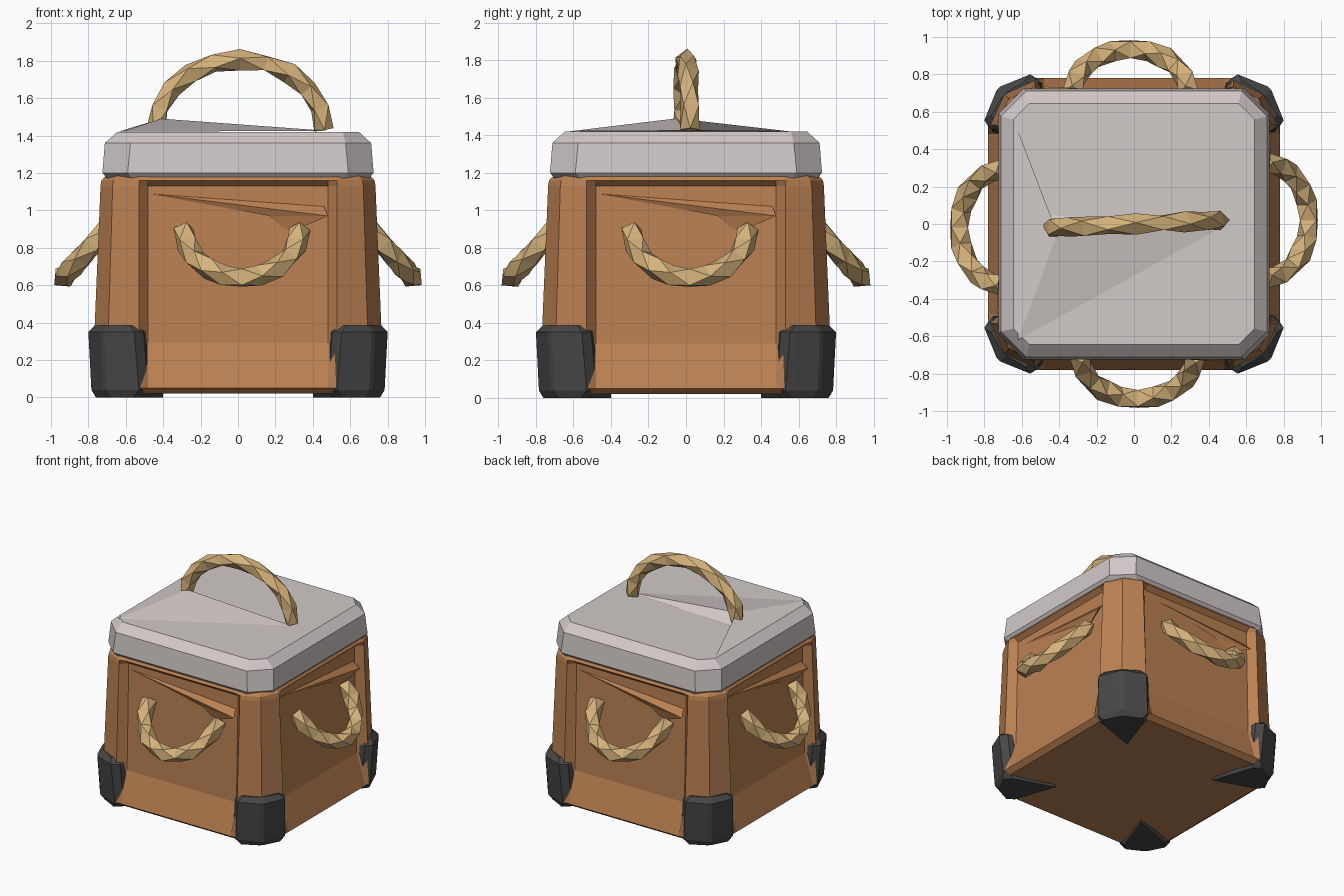
import bpy, bmesh, math
from mathutils import Vector, Matrix

if "Cube" in bpy.data.objects:
    bpy.data.objects.remove(bpy.data.objects["Cube"])


def material(name, rgb):
    m = bpy.data.materials.new(name)
    m.diffuse_color = (*rgb, 1)
    m.use_nodes = True
    m.node_tree.nodes["Principled BSDF"].inputs["Base Color"].default_value = m.diffuse_color
    return m


WOOD = material("orange wood", (0.50, 0.22, 0.085))
PALE = material("pale grey", (0.64, 0.585, 0.58))
ROPE = material("tan rope", (0.67, 0.45, 0.20))
DARK = material("dark metal", (0.062, 0.062, 0.062))


def make(name, verts, faces, mat, angle=0.0, tri=False):
    bm = bmesh.new()
    vs = [bm.verts.new(v) for v in verts]
    for f in faces:
        bm.faces.new([vs[i] for i in f])
    if tri:
        bmesh.ops.triangulate(bm, faces=bm.faces[:])
    bmesh.ops.recalc_face_normals(bm, faces=bm.faces[:])
    bm.transform(Matrix.Rotation(angle, 4, 'Z'))
    me = bpy.data.meshes.new(name)
    bm.to_mesh(me)
    bm.free()
    me.materials.append(mat)
    ob = bpy.data.objects.new(name, me)
    bpy.context.collection.objects.link(ob)
    return ob


def loft(name, rings, mat, angle=0.0, tri=False):
    n = len(rings[0])
    verts = [p for r in rings for p in r]
    faces = [(k * n + i, k * n + (i + 1) % n, (k + 1) * n + (i + 1) % n, (k + 1) * n + i)
             for k in range(len(rings) - 1) for i in range(n)]
    faces += [tuple(range(n)), tuple(range(len(verts) - n, len(verts)))]
    return make(name, verts, faces, mat, angle, tri)


def four_corners(corner, z):
    """Repeat the points of one corner around the box."""
    ring = []
    for k in range(4):
        rot = Matrix.Rotation(k * math.pi / 2, 3, 'Z')
        ring += [rot @ Vector((x, y, z)) for x, y in corner]
    return ring


# Tapered body: ridged corner posts and recessed side panels
def body_ring(z, w, ridge, recess):
    a, b = 0.48, 0.53
    return four_corners([(w - recess, a), (w, b), (ridge, ridge),
                         (b, w), (a, w - recess)], z)


loft("body", [
    body_ring(0.02, 0.74, 0.67, 0.0),
    body_ring(0.05, 0.78, 0.70, 0.0),
    body_ring(0.29, 0.77, 0.695, 0.065),
    body_ring(1.13, 0.735, 0.67, 0.05),
    body_ring(1.16, 0.73, 0.665, 0.01),
    body_ring(1.19, 0.70, 0.64, 0.0)], WOOD)

# Chipped wood fold beside every side handle
for k, side in enumerate(("front", "right", "back", "left")):
    make(side + "_wood_fold",
         [(-0.48, -0.685, 1.09), (0.17, -0.70, 0.97), (0.48, -0.735, 0.97),
          (0.27, -0.685, 0.88), (0.45, -0.66, 1.05)],
         [(0, 1, 2), (1, 3, 2), (0, 2, 4), (2, 3, 4), (0, 4, 3, 1)],
         WOOD, k * math.pi / 2, True)

# Lid with chamfered corners
loft("lid", [four_corners([(w, c), (c, w)], z) for z, w, c in
             ((1.165, 0.695, 0.56), (1.20, 0.725, 0.59),
              (1.36, 0.712, 0.575), (1.42, 0.645, 0.56))], PALE)

# Raised dent on top of the lid, at the foot of the top handle
make("lid_bump",
     [(-0.41, -0.05, 1.49), (-0.62, -0.62, 1.421), (0.48, -0.01, 1.425),
      (-0.50, 0.05, 1.425), (-0.64, 0.55, 1.421)],
     [(0, 1, 2), (0, 2, 3), (0, 3, 4), (0, 4, 1), (1, 4, 3, 2)], PALE)


# Metal caps around the bottom corners
def cap_ring(z, s, inner):
    pts = [(0.40, 0.40), (0.76 * s, inner), (0.80 * s, inner + 0.05), (0.735 * s, 0.715 * s),
           (0.715 * s, 0.735 * s), (inner + 0.05, 0.80 * s), (inner, 0.76 * s)]
    return [Vector((x, y, z)) for x, y in pts]


for k, corner in enumerate(("back_right", "back_left", "front_left", "front_right")):
    loft(corner + "_cap", [cap_ring(0.0, 0.95, 0.51), cap_ring(0.04, 0.98, 0.48),
                           cap_ring(0.35, 1.0, 0.505), cap_ring(0.385, 0.955, 0.53)],
         DARK, k * math.pi / 2)


# Twisted rope swept along a path
def rope(name, path, radius, angle=0.0):
    rings = []
    n = len(path)
    axis = (path[0] - path[n // 2]).cross(path[-1] - path[n // 2]).normalized()
    for i, p in enumerate(path):
        tangent = (path[min(i + 1, n - 1)] - path[max(i - 1, 0)]).normalized()
        side = tangent.cross(axis).normalized()
        r = radius * (1.0 if i % 2 else 0.9)
        rings.append([p + r * (math.cos(t) * side + math.sin(t) * axis)
                      for t in (i * 0.6 + j * math.pi / 2 for j in range(4))])
    loft(name, rings, ROPE, angle, True)


arc = [math.pi * i / 10 for i in range(11)]
side_path = [Vector((0.02 + 0.31 * math.cos(t), -0.70 - 0.235 * math.sin(t),
                     0.90 - 0.26 * math.sin(t))) for t in arc]
for k, side in enumerate(("front", "right", "back", "left")):
    rope(side + "_handle", side_path, 0.062, k * math.pi / 2)

top_path = [Vector((0.01 + 0.45 * math.cos(t), 0.02 * math.cos(t),
                    1.43 + 0.375 * math.sin(t))) for t in arc]
rope("top_handle", top_path, 0.058)
